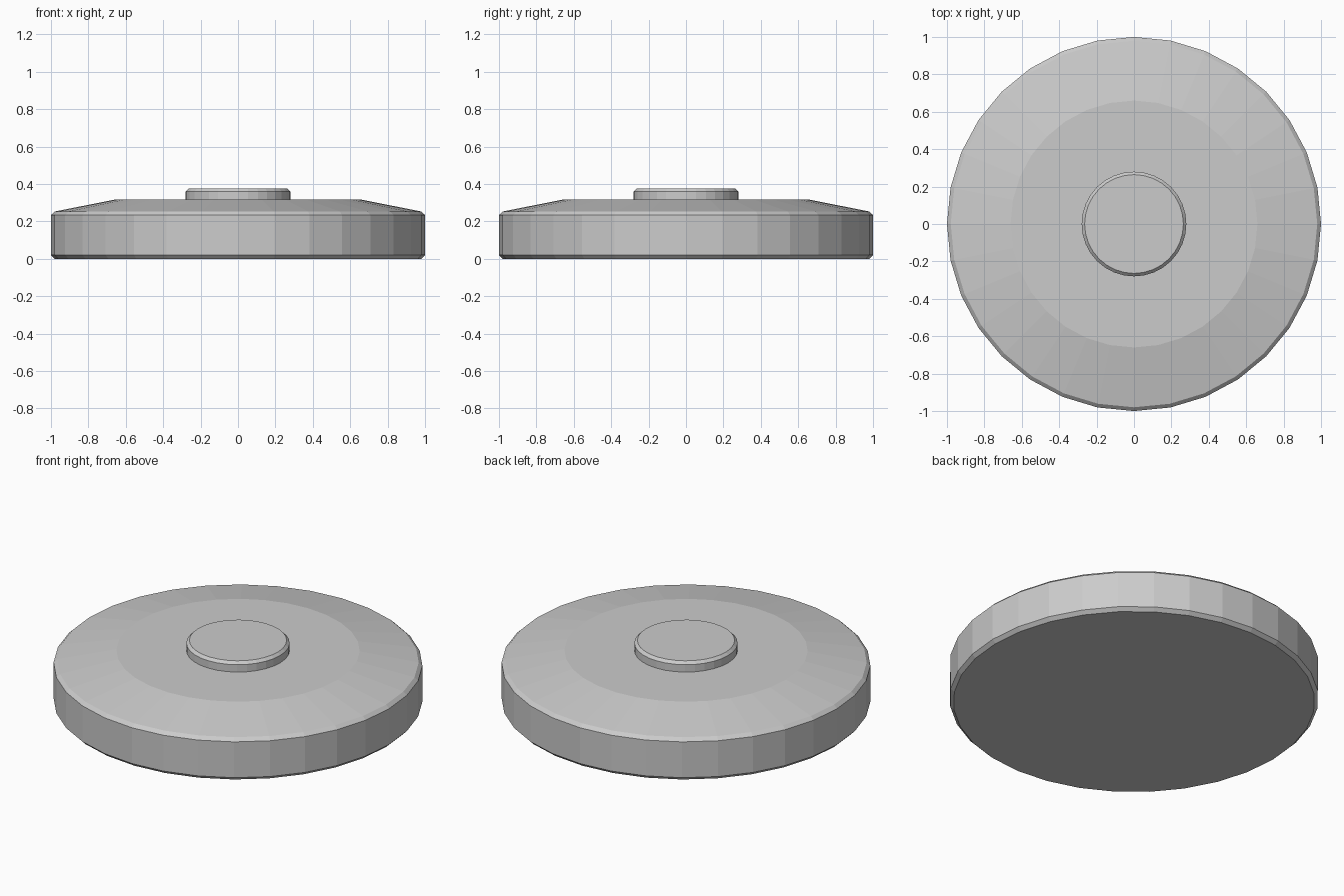
import bpy, bmesh
from math import cos, sin, tau

if "Cube" in bpy.data.objects:
    bpy.data.objects.remove(bpy.data.objects["Cube"])


def lathe(name, profile, sides):
    """Closed flat-shaded solid turned around z from (radius, height) points."""
    bm = bmesh.new()
    rings = [[bm.verts.new((r * cos(tau * i / sides), r * sin(tau * i / sides), z))
              for i in range(sides)] for r, z in profile]
    for low, high in zip(rings, rings[1:]):
        for i in range(sides):
            j = (i + 1) % sides
            bm.faces.new((low[i], low[j], high[j], high[i]))
    bm.faces.new(rings[0][::-1])
    bm.faces.new(rings[-1])
    mesh = bpy.data.meshes.new(name)
    bm.to_mesh(mesh)
    bm.free()
    obj = bpy.data.objects.new(name, mesh)
    bpy.context.collection.objects.link(obj)
    return obj


# Wide disc with bevelled rims and a sloped shoulder
lathe("disc_body", [(0.98, 0), (1, 0.02), (1, 0.234), (0.98, 0.253), (0.66, 0.316)], 32)

# Small bevelled button in the middle, sunk slightly into the disc
lathe("centre_button", [(0.28, 0.30), (0.28, 0.36), (0.264, 0.376)], 32)
